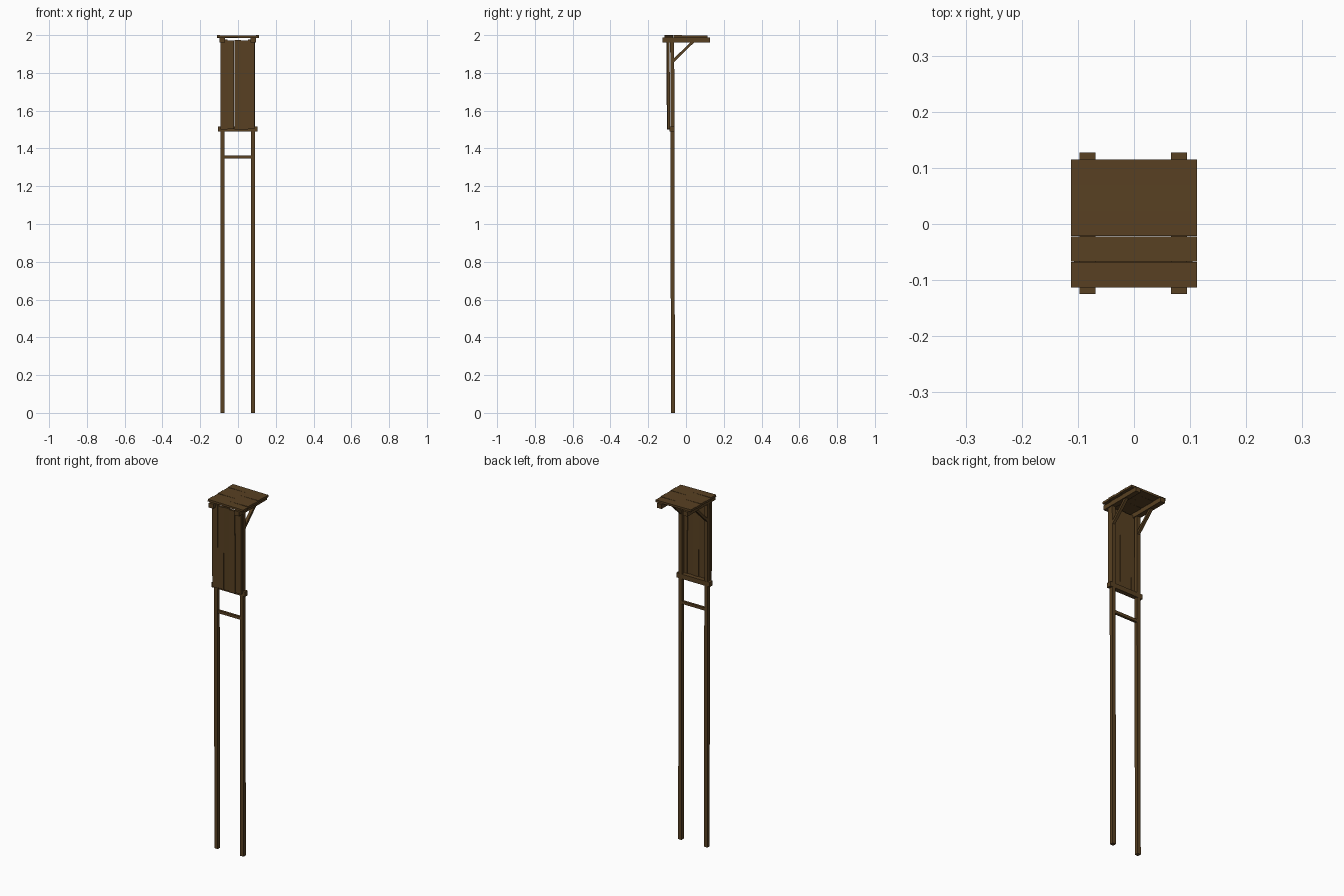
import bpy, bmesh, math, random
from mathutils import Vector

if "Cube" in bpy.data.objects:
    bpy.data.objects.remove(bpy.data.objects["Cube"])

random.seed(4)
wood = bpy.data.materials.new("dark_brown_wood")
wood.diffuse_color = (0.098, 0.052, 0.016, 1)
wood.use_nodes = True
wood.node_tree.nodes["Principled BSDF"].inputs["Base Color"].default_value = wood.diffuse_color


def timber(name, a, b, w, d, side=(1, 0, 0), offset_end=0.0):
    """Square beam from a to b: w wide along 'side', d deep across it."""
    a, b = Vector(a), Vector(b)
    axis = (b - a).normalized()
    s = Vector(side)
    s = (s - axis * s.dot(axis)).normalized()
    t = axis.cross(s)
    bm = bmesh.new()
    rings = []
    for p, k in ((a, 1.0), (b, 1.0 - offset_end)):
        rings.append([bm.verts.new(p + s * w * k * u / 2 + t * d * v / 2)
                      for u, v in ((-1, -1), (1, -1), (1, 1), (-1, 1))])
    bm.faces.new(rings[0])
    bm.faces.new(rings[1])
    for i in range(4):
        j = (i + 1) % 4
        bm.faces.new((rings[0][i], rings[0][j], rings[1][j], rings[1][i]))
    bmesh.ops.recalc_face_normals(bm, faces=bm.faces)
    me = bpy.data.meshes.new(name)
    bm.to_mesh(me)
    bm.free()
    me.materials.append(wood)
    ob = bpy.data.objects.new(name, me)
    bpy.context.collection.objects.link(ob)
    return ob


# Posts, roof beams and diagonal braces on each side
for label, x in (("left", -0.083), ("right", 0.08)):
    timber(label + "_post", (x, -0.069, 0), (x, -0.073, 1.965), 0.021, 0.021)
    timber(label + "_roof_beam", (x, -0.125, 1.974), (x, 0.127, 1.974), 0.029, 0.026)
    timber(label + "_brace", (x, -0.068, 1.863), (x, 0.04, 1.968), 0.016, 0.014)

# Rung between the posts and rail under the boards
timber("rung", (-0.083, -0.07, 1.354), (0.08, -0.07, 1.354), 0.016, 0.014, (0, 0, 1))
timber("lower_rail", (-0.107, -0.074, 1.503), (0.104, -0.074, 1.503), 0.027, 0.026, (0, 0, 1))

# Upright boards, each leaning a little differently
n = 5
step = 0.18 / n
for i in range(n):
    x = -0.092 + step * (i + 0.5)
    y0 = -0.0925 + random.uniform(-0.003, 0.003)
    y1 = -0.0955 + random.uniform(-0.003, 0.003)
    timber("wall_board_%d" % (i + 1), (x, y0, 1.498 + random.uniform(0, 0.006)),
           (x, y1, 1.977 - random.uniform(0, 0.006)), step - 0.0003, 0.013)

# Roof boards across the beams, slightly uneven
for i in range(n):
    y = -0.113 + 0.0456 * (i + 0.5)
    tilt = (0.0015, -0.0015, 0.001, -0.001, 0.0012)[i]
    timber("roof_board_%d" % (i + 1), (-0.112, y, 1.992 + tilt),
           (0.112, y, 1.992 - tilt), 0.0453, 0.012, (0, 1, 0))
